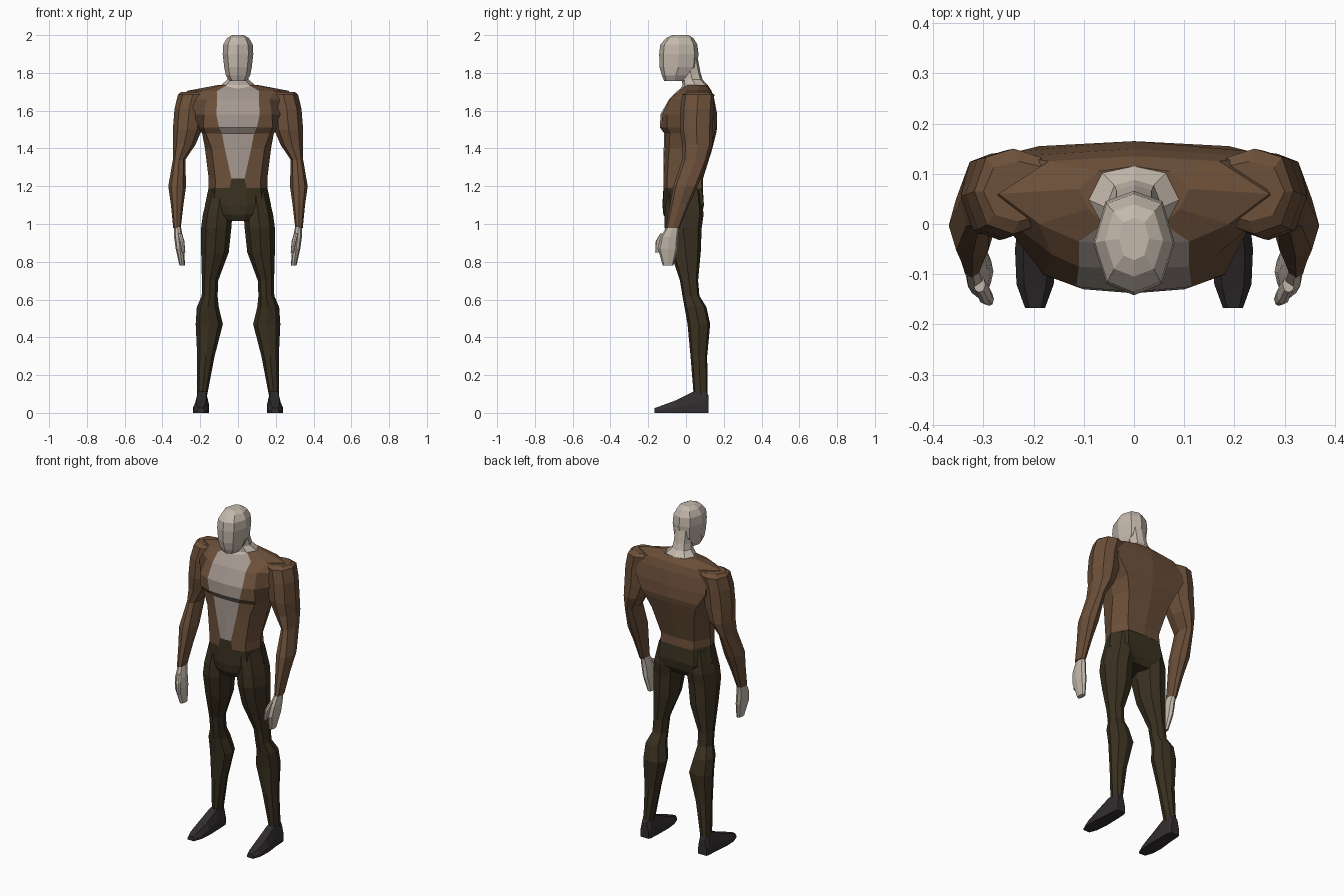
import bpy, bmesh

def mat(name, rgb):
    m = bpy.data.materials.new(name)
    m.diffuse_color = (*rgb, 1)
    return m

skin = mat("pale skin", (0.55, 0.48, 0.41))
shirt = mat("grey shirt", (0.37, 0.31, 0.27))
brown = mat("brown jacket", (0.15, 0.08, 0.042))
olive = mat("dark olive trousers", (0.042, 0.031, 0.015))
black = mat("dark shoes", (0.032, 0.026, 0.029))

def loft(name, rings, mats, rule=None):
    """Skin a stack of equal-sized point rings; rule(segment, side) picks the material."""
    bm = bmesh.new()
    vs = [[bm.verts.new(p) for p in r] for r in rings]
    n = len(vs[0])
    for i in range(len(vs) - 1):
        for k in range(n):
            j = (k + 1) % n
            f = bm.faces.new((vs[i][k], vs[i][j], vs[i + 1][j], vs[i + 1][k]))
            f.material_index = rule(i, k) if rule else 0
    bm.faces.new(vs[0])
    bm.faces.new(vs[-1])
    bmesh.ops.recalc_face_normals(bm, faces=bm.faces)
    me = bpy.data.meshes.new(name)
    bm.to_mesh(me)
    bm.free()
    for m in mats:
        me.materials.append(m)
    ob = bpy.data.objects.new(name, me)
    bpy.context.collection.objects.link(ob)
    return ob

UNIT = [(0, -1), (.68, -.78), (1, 0), (.7, .8), (0, 1), (-.7, .8), (-1, 0), (-.68, -.78)]

def limb(name, table, m, s=1):
    """Stack of eight-sided rings given as z, centre x, centre y, half width, half depth."""
    return loft(name, [[(s * (cx + u * rx), cy + v * ry, z) for u, v in UNIT]
                       for z, cx, cy, rx, ry in table], [m])

def half_ring(z, yf, p, q, r, b, yb):
    """Symmetric body ring from front centre, four side points and back centre."""
    side = [p, q, r, b]
    return [(0, yf, z)] + [(x, y, z) for x, y in side] + [(0, yb, z)] + \
           [(-x, y, z) for x, y in reversed(side)]

# Torso: open jacket over a tapering shirt panel
torso = [
    half_ring(1.735, -.005, (.06, .0), (.09, .03), (.11, .07), (.07, .105), .115),
    half_ring(1.705, -.045, (.11, -.035), (.19, 0), (.27, .06), (.17, .125), .135),
    half_ring(1.66, -.09, (.11, -.085), (.165, -.06), (.29, .04), (.23, .135), .15),
    half_ring(1.58, -.135, (.115, -.125), (.18, -.10), (.25, .03), (.23, .145), .165),
    half_ring(1.51, -.138, (.10, -.13), (.183, -.10), (.21, .03), (.19, .155), .165),
    half_ring(1.48, -.115, (.085, -.112), (.17, -.085), (.19, .03), (.17, .15), .16),
    half_ring(1.40, -.118, (.07, -.112), (.14, -.09), (.175, .03), (.14, .125), .14),
    half_ring(1.24, -.12, (.035, -.118), (.12, -.10), (.155, -.01), (.11, .08), .09),
    half_ring(1.19, -.12, (.045, -.118), (.12, -.10), (.155, -.01), (.11, .085), .09),
]
def torso_rule(i, k):
    if k in (0, 9):
        return 1 if i < 7 else 2
    return 0
loft("torso", torso, [brown, shirt, olive], torso_rule)

# Pelvis
loft("pelvis", [
    half_ring(1.20, -.119, (.045, -.117), (.119, -.099), (.154, -.01), (.11, .082), .088),
    half_ring(1.10, -.125, (.05, -.12), (.13, -.09), (.175, 0), (.12, .095), .09),
    half_ring(1.05, -.12, (.04, -.115), (.10, -.09), (.15, 0), (.09, .085), .08),
    half_ring(1.015, -.10, (.03, -.10), (.06, -.08), (.10, 0), (.06, .06), .06),
], [olive])

# Head and neck
limb("head", [(1.757, 0, -.06, .045, .055), (1.785, 0, -.055, .064, .072),
              (1.83, 0, -.04, .073, .10), (1.90, 0, -.038, .081, .104),
              (1.95, 0, -.038, .078, .098), (1.985, 0, -.033, .058, .072),
              (2.0, 0, -.03, .03, .042)], skin)
limb("neck", [(1.88, 0, .01, .05, .052), (1.80, 0, .025, .05, .052),
              (1.765, 0, .033, .056, .055), (1.735, 0, .048, .09, .067),
              (1.70, 0, .04, .12, .08)], skin)

for s, side in ((1, "left"), (-1, "right")):
    # Sleeve: shoulder, upper arm, elbow, forearm
    limb(side + "_arm", [(1.70, .23, .065, .07, .06), (1.685, .24, .065, .078, .085),
                         (1.61, .258, .058, .078, .088), (1.50, .268, .055, .077, .087),
                         (1.42, .285, .06, .06, .08), (1.34, .312, .048, .033, .068),
                         (1.20, .322, -.003, .047, .064), (1.10, .322, -.035, .033, .05),
                         (.98, .323, -.07, .02, .037)], brown, s)
    # Hand and thumb
    limb(side + "_hand", [(.985, .32, -.07, .018, .034), (.93, .315, -.088, .023, .047),
                          (.87, .308, -.096, .022, .053), (.78, .295, -.095, .015, .028)], skin, s)
    limb(side + "_thumb", [(.95, .308, -.12, .012, .016), (.91, .297, -.142, .013, .018),
                           (.85, .288, -.15, .009, .013)], skin, s)
    # Leg: thigh, knee, calf, ankle
    limb(side + "_leg", [(1.18, .09, -.01, .064, .09), (1.05, .108, -.01, .078, .103),
                         (.98, .115, -.015, .08, .098), (.85, .122, -.002, .073, .08),
                         (.70, .148, .016, .043, .048), (.62, .15, .026, .042, .045),
                         (.56, .16, .05, .058, .058), (.47, .152, .068, .072, .06),
                         (.30, .17, .068, .046, .044), (.09, .19, .078, .026, .037)], olive, s)
    # Shoe, lofted from heel to toe
    rows = [(.12, .192, .027, .09), (.105, .191, .033, .118), (.038, .191, .036, .112),
            (-.05, .195, .042, .068), (-.12, .197, .037, .042), (-.167, .197, .02, .025)]
    loft(side + "_shoe", [[(s * (cx - w), y, 0), (s * (cx + w), y, 0),
                           (s * (cx + w), y, h * .45), (s * (cx + w * .6), y, h),
                           (s * (cx - w * .6), y, h), (s * (cx - w), y, h * .45)]
                          for y, cx, w, h in rows], [black])
